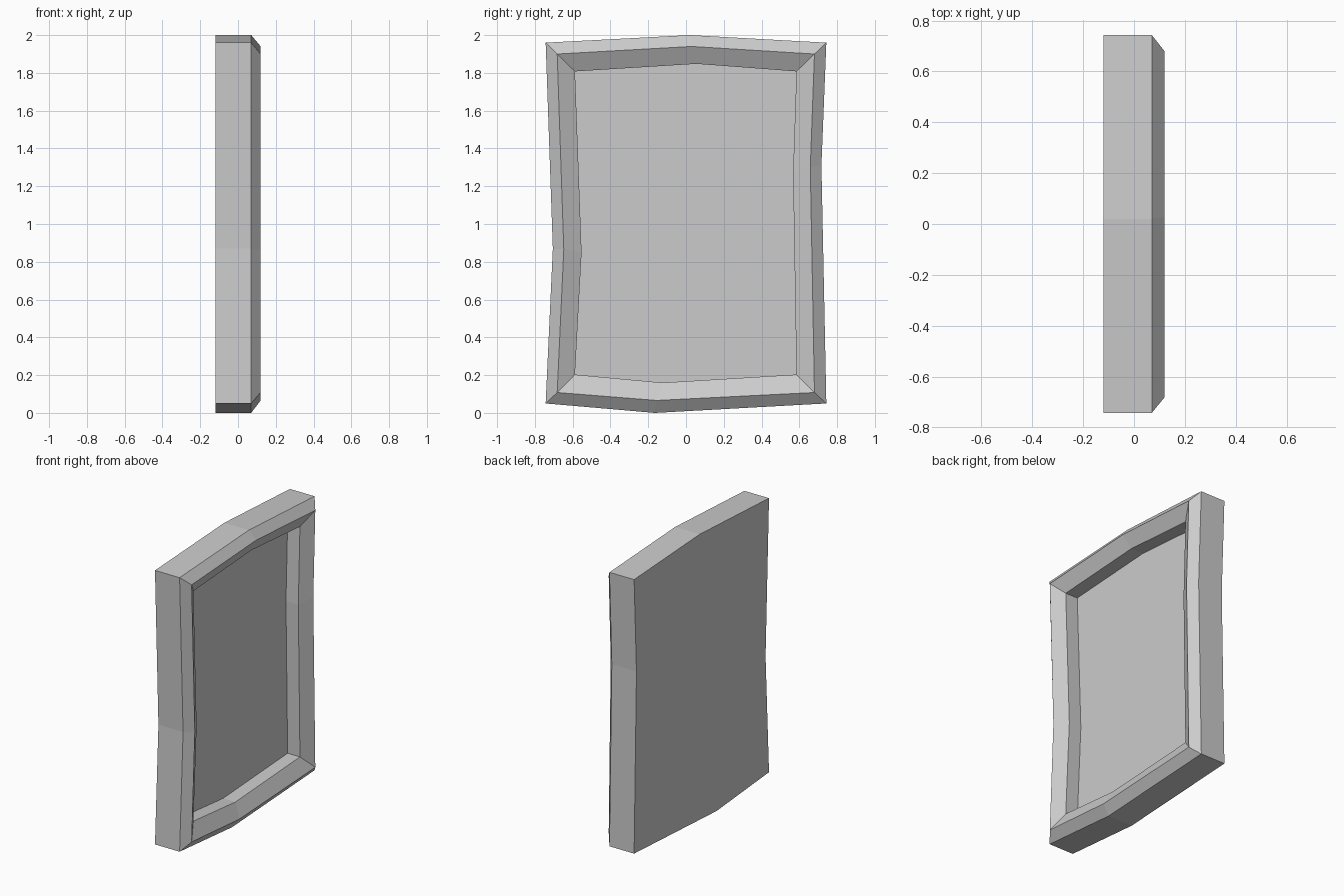
import bpy, bmesh

if "Cube" in bpy.data.objects:
    bpy.data.objects.remove(bpy.data.objects["Cube"])

# Outline rings as (y, z): four corners with one bent point along each side
outer = [(-.743, .05), (-.165, 0), (.743, .05), (.717, 1.31), (.743, 1.96), (.02, 2.0), (-.743, 1.96), (-.705, .87)]
ridge = [(-.682, .108), (-.155, .066), (.68, .108), (.658, 1.30), (.68, 1.90), (.03, 1.94), (-.682, 1.90), (-.647, .865)]
inner = [(-.588, .203), (-.125, .16), (.585, .203), (.567, 1.27), (.585, 1.808), (.055, 1.848), (-.588, 1.808), (-.553, .85)]

# Cross-section of the frame, from back edge to recessed panel
section = [(-.12, outer), (.07, outer), (.12, ridge), (.068, inner), (-.027, inner)]

bm = bmesh.new()
rings = [[bm.verts.new((x, y, z)) for y, z in pts] for x, pts in section]
for a, b in zip(rings, rings[1:]):
    for i in range(8):
        j = (i + 1) % 8
        bm.faces.new((a[i], a[j], b[j], b[i]))

# Flat back and recessed front panel
bm.faces.new(rings[0][::-1])
bm.faces.new(rings[-1])
bmesh.ops.recalc_face_normals(bm, faces=bm.faces)

mesh = bpy.data.meshes.new("framed_panel")
bm.to_mesh(mesh)
bm.free()
bpy.context.collection.objects.link(bpy.data.objects.new("framed_panel", mesh))
